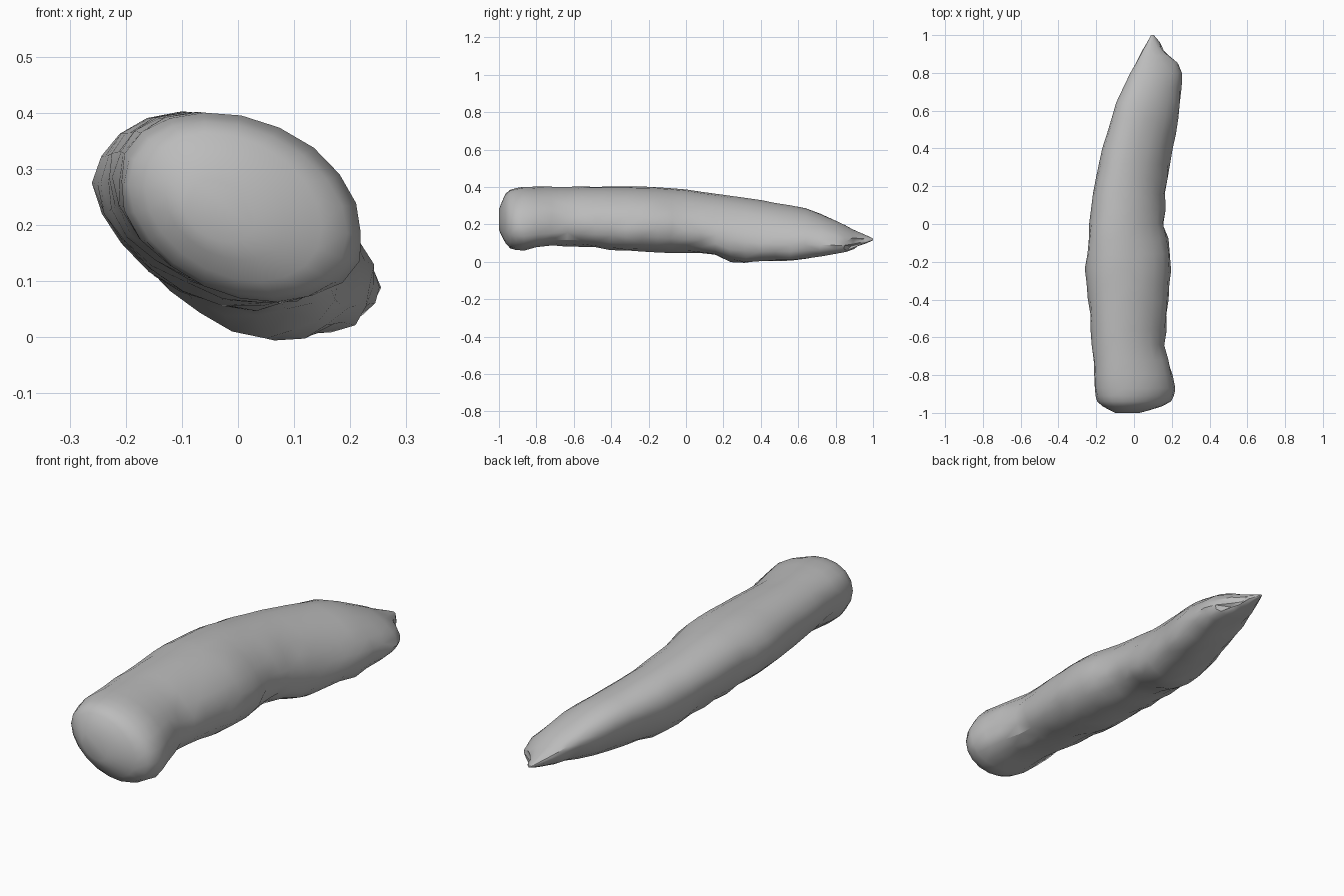
import bpy, bmesh, math, random
from mathutils import Vector

random.seed(4)
cube = bpy.data.objects.get("Cube")
if cube:
    bpy.data.objects.remove(cube, do_unlink=True)

# One plain grey material
grey = bpy.data.materials.new("stone_grey")
grey.use_nodes = True
colour = (0.5, 0.5, 0.5, 1)
grey.diffuse_color = colour
grey.node_tree.nodes["Principled BSDF"].inputs["Base Color"].default_value = colour

# Outlines along the length, as (y, value) pairs
LEFT = [(-1, -.1), (-.97, -.16), (-.94, -.195), (-.88, -.212), (-.6, -.222), (-.25, -.257),
        (0, -.237), (.2, -.212), (.4, -.167), (.65, -.092), (.8, -.02), (1, .09)]
RIGHT = [(-1, .03), (-.97, .14), (-.94, .195), (-.88, .227), (-.78, .202), (-.62, .16), (-.4, .188),
         (-.2, .203), (0, .16), (.2, .175), (.4, .208), (.6, .248), (.8, .255), (.86, .228),
         (.92, .17), (1, .105)]
TOP = [(-1, .28), (-.97, .36), (-.94, .385), (-.88, .402), (-.2, .402), (0, .387), (.25, .352),
       (.4, .33), (.65, .287), (.8, .222), (.9, .17), (1, .125)]
BOTTOM = [(-1, .17), (-.97, .105), (-.94, .072), (-.9, .06), (-.7, .086), (-.5, .075), (-.3, .055),
          (0, .05), (.15, .036), (.22, .004), (.3, -.004), (.6, .01), (.85, .052), (1, .115)]
TILT = [(-1, -.28), (-.3, -.26), (.1, -.32), (.4, -.42), (.8, -.52), (1, -.5)]


def sample(table, y):
    for (y0, v0), (y1, v1) in zip(table, table[1:]):
        if y <= y1:
            return v0 + (v1 - v0) * (y - y0) / (y1 - y0)
    return table[-1][1]


# Lofted body with tilted oval sections and a lumpy underside
SIDES = 20
stations = [-1, -.985, -.965, -.94, -.91, -.87]
stations += [-.8 + .08 * i for i in range(21)] + [.85, .89, .92, .96, 1]
bm = bmesh.new()
rings = []
for y in stations:
    lo, hi = sample(LEFT, y), sample(RIGHT, y)
    base, top = sample(BOTTOM, y), sample(TOP, y)
    tilt = sample(TILT, y)
    centre = Vector(((lo + hi) / 2, y, (base + top) / 2))
    ring = []
    for i in range(SIDES):
        a = math.tau * i / SIDES
        s = math.sin(a + tilt)
        arm = Vector(((hi - lo) / 2 * math.cos(a), 0, (top - base) / 2 * s))
        if -.9 < y < .97:
            lump = .008 if s < .3 else .002
            arm *= 1 + random.uniform(-1, .6) * lump / .18
            arm.y = random.uniform(-1, 1) * lump
        # Ragged notch near the pointed end
        if .88 < y < .93 and i in (0, 1, SIDES - 1):
            arm.x -= .022
        ring.append(bm.verts.new(centre + arm))
    rings.append(ring)

for r0, r1 in zip(rings, rings[1:]):
    for i in range(SIDES):
        j = (i + 1) % SIDES
        bm.faces.new((r0[i], r0[j], r1[j], r1[i]))
bm.faces.new(rings[0])
bm.faces.new(rings[-1])
bmesh.ops.triangulate(bm, faces=[f for f in bm.faces if len(f.verts) == 4])
bmesh.ops.recalc_face_normals(bm, faces=bm.faces)

mesh = bpy.data.meshes.new("tapered_body")
bm.to_mesh(mesh)
bm.free()
mesh.materials.append(grey)
body = bpy.data.objects.new("tapered_body", mesh)
bpy.context.collection.objects.link(body)

# Smooth shading with the sharpest edges kept
bpy.ops.object.select_all(action="DESELECT")
body.select_set(True)
bpy.context.view_layer.objects.active = body
bpy.ops.object.shade_smooth_by_angle(angle=math.radians(35))
